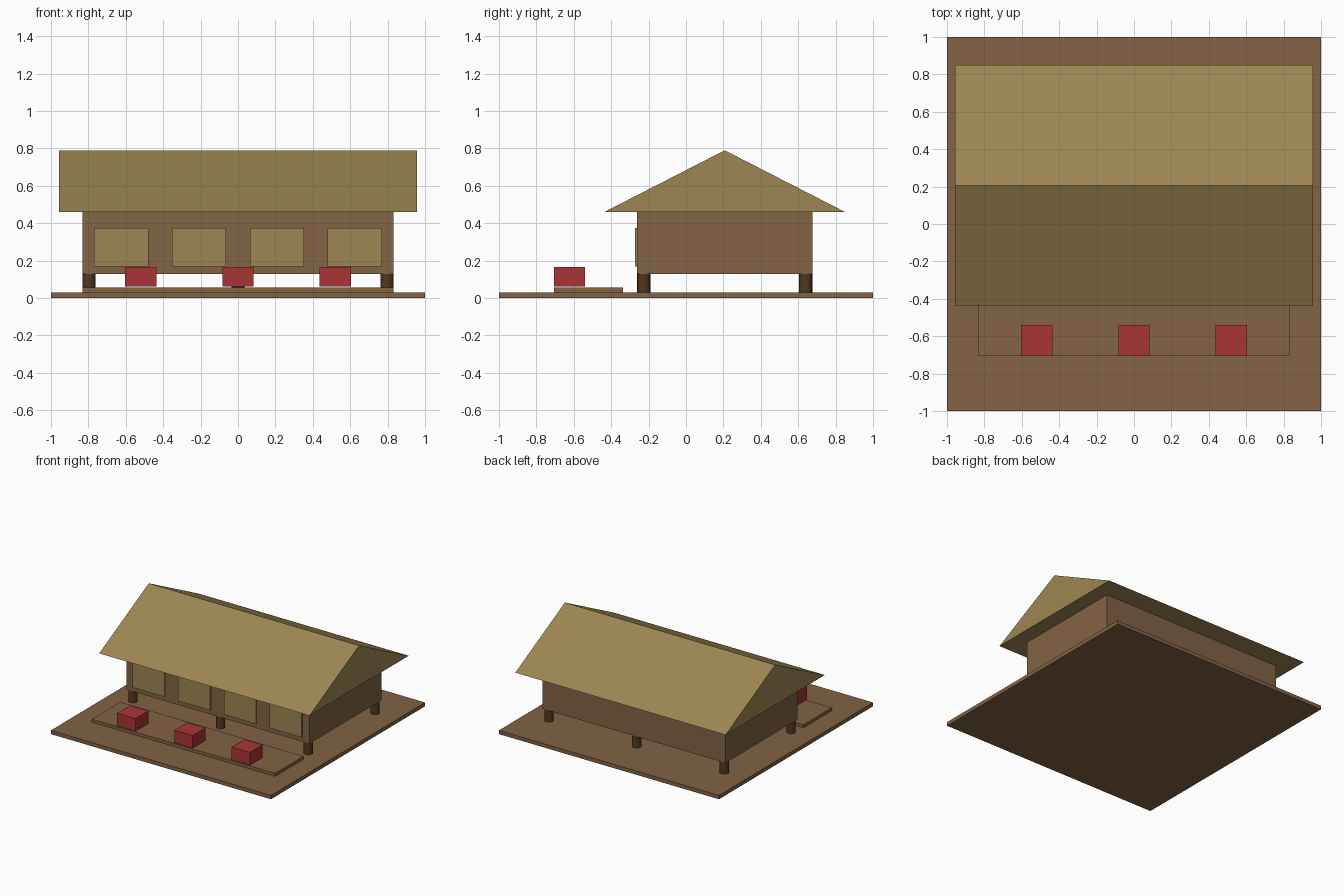
import bpy, bmesh, math

if "Cube" in bpy.data.objects:
    bpy.data.objects.remove(bpy.data.objects["Cube"])


def material(name, rgb):
    lin = [((c / 255 + 0.055) / 1.055) ** 2.4 for c in rgb]
    m = bpy.data.materials.new(name)
    m.diffuse_color = (*lin, 1)
    m.use_nodes = True
    m.node_tree.nodes["Principled BSDF"].inputs["Base Color"].default_value = m.diffuse_color
    return m


wood = material("brown wood", (130, 99, 68))
straw = material("straw", (157, 134, 82))
dark = material("dark wood", (80, 56, 32))
red = material("red", (170, 53, 53))


def finish(name, bm, mat):
    bmesh.ops.recalc_face_normals(bm, faces=bm.faces)
    me = bpy.data.meshes.new(name)
    bm.to_mesh(me)
    bm.free()
    me.materials.append(mat)
    ob = bpy.data.objects.new(name, me)
    bpy.context.collection.objects.link(ob)
    return ob


def box(name, x, y, z, mat):
    bm = bmesh.new()
    bmesh.ops.create_cube(bm, size=1)
    for v in bm.verts:
        for i, (lo, hi) in enumerate((x, y, z)):
            v.co[i] = lo if v.co[i] < 0 else hi
    return finish(name, bm, mat)


# Ground slab, front terrace and raised house body
box("ground_slab", (-1, 1), (-1, 1), (0, 0.031), wood)
box("front_terrace", (-0.832, 0.832), (-0.707, -0.337), (0.031, 0.056), wood)
box("house_body", (-0.832, 0.832), (-0.261, 0.675), (0.129, 0.462), wood)

# Solid gable roof
bm = bmesh.new()
ends = [[bm.verts.new((x, y, z)) for y, z in ((-0.437, 0.46), (0.851, 0.46), (0.207, 0.79))]
        for x in (-0.956, 0.956)]
bm.faces.new(ends[0])
bm.faces.new(ends[1])
for i in range(3):
    j = (i + 1) % 3
    bm.faces.new((ends[0][i], ends[0][j], ends[1][j], ends[1][i]))
finish("gable_roof", bm, straw)

# Window panels on the front wall
for i, x in enumerate((-0.624, -0.208, 0.208, 0.624)):
    box(f"window_panel_{i + 1}", (x - 0.145, x + 0.145), (-0.273, -0.255), (0.168, 0.375), straw)

# Red seats floating just above the terrace
for i, x in enumerate((-0.52, 0, 0.52)):
    box(f"red_seat_{i + 1}", (x - 0.083, x + 0.083), (-0.707, -0.541), (0.062, 0.166), red)

# Round stilts under the body
for row, y in (("front", -0.226), ("back", 0.64)):
    for i, x in enumerate((-0.797, 0, 0.797)):
        bpy.ops.mesh.primitive_cylinder_add(vertices=16, radius=0.035, depth=0.13, location=(x, y, 0.066))
        ob = bpy.context.object
        ob.name = f"{row}_stilt_{i + 1}"
        ob.data.materials.append(dark)
        bpy.ops.object.shade_smooth_by_angle(angle=math.radians(40))
